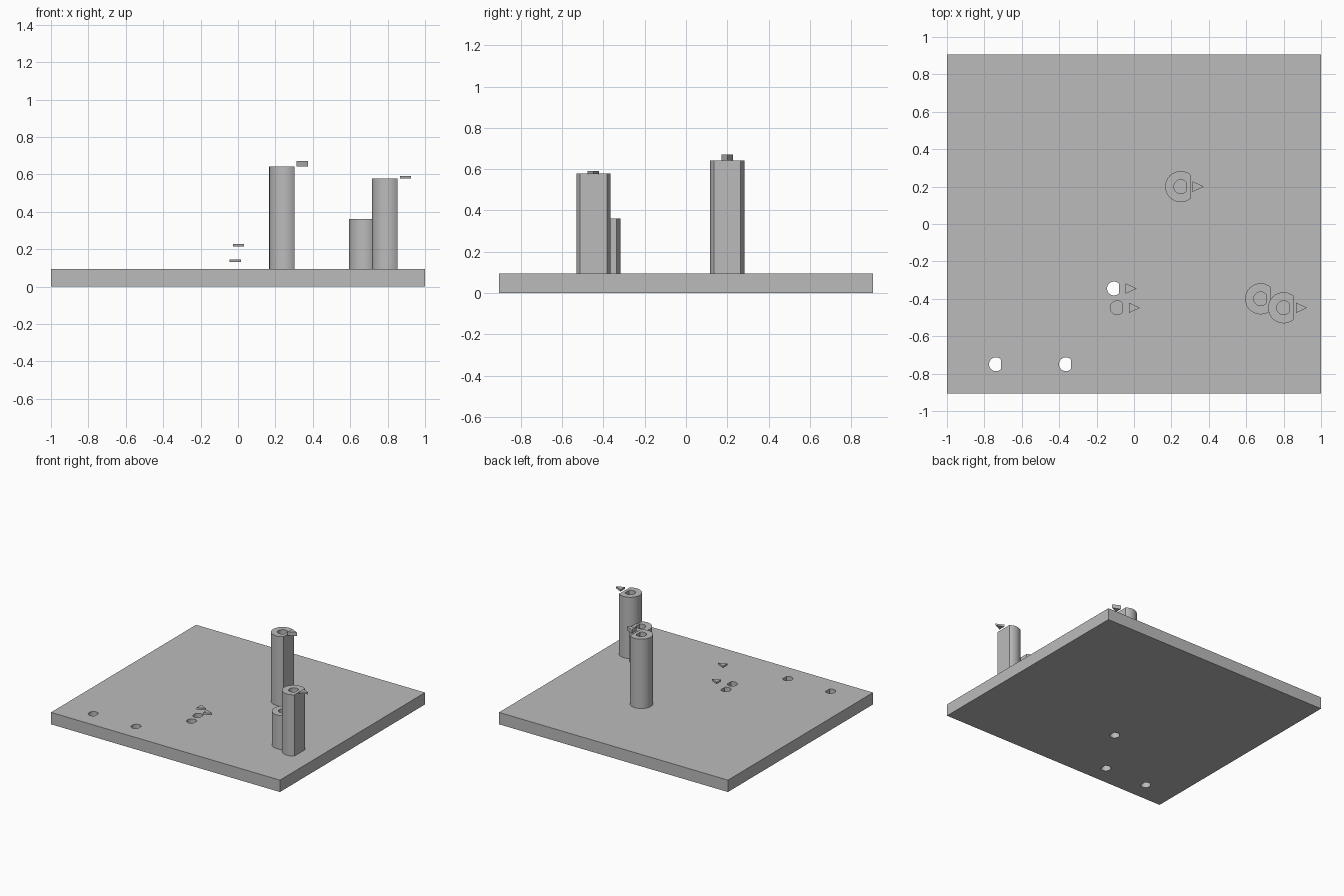
import bpy
import bmesh
import math

cube = bpy.data.objects.get("Cube")
if cube:
    bpy.data.objects.remove(cube, do_unlink=True)

grey = bpy.data.materials.new("plain grey")
grey.use_nodes = True
COLOR = (0.5, 0.5, 0.5, 1)
grey.diffuse_color = COLOR
grey.node_tree.nodes["Principled BSDF"].inputs["Base Color"].default_value = COLOR

BASE_HALF_Y = 0.905
BASE_TOP = 0.094
POST_RADIUS, POST_FLAT = 0.083, 0.052
BORE_RADIUS, BORE_FLAT = 0.037, 0.028


def prism(name, outline, z0, z1):
    """Extrude a counter-clockwise outline from z0 to z1."""
    bm = bmesh.new()
    face = bm.faces.new([bm.verts.new((x, y, z0)) for x, y in outline])
    ext = bmesh.ops.extrude_face_region(bm, geom=[face])
    for v in ext["geom"]:
        if isinstance(v, bmesh.types.BMVert):
            v.co.z = z1
    bmesh.ops.recalc_face_normals(bm, faces=bm.faces[:])
    mesh = bpy.data.meshes.new(name)
    bm.to_mesh(mesh)
    bm.free()
    mesh.materials.append(grey)
    obj = bpy.data.objects.new(name, mesh)
    bpy.context.collection.objects.link(obj)
    return obj


def d_outline(cx, cy, radius, flat, steps=40):
    """Circle cut off by a flat on its +x side."""
    a = math.acos(flat / radius)
    sweep = 2 * (math.pi - a)
    return [(cx + radius * math.cos(a + sweep * i / steps),
             cy + radius * math.sin(a + sweep * i / steps))
            for i in range(steps + 1)]


def activate(obj):
    bpy.ops.object.select_all(action="DESELECT")
    obj.select_set(True)
    bpy.context.view_layer.objects.active = obj


def drill(obj, cx, cy, z0, z1):
    """Cut a D-shaped bore and discard the cutter."""
    cutter = prism("bore_cutter", d_outline(cx, cy, BORE_RADIUS, BORE_FLAT), z0, z1)
    cutter.hide_render = True
    mod = obj.modifiers.new("bore", "BOOLEAN")
    mod.operation = "DIFFERENCE"
    mod.solver = "EXACT"
    mod.object = cutter
    activate(obj)
    bpy.ops.object.modifier_apply(modifier=mod.name)
    bpy.data.objects.remove(cutter, do_unlink=True)


def smooth(obj):
    activate(obj)
    bpy.ops.object.shade_smooth_by_angle(angle=math.radians(30))


# Base plate with three through holes and one blind hole
base = prism("base_plate", [(-1, -BASE_HALF_Y), (1, -BASE_HALF_Y),
                            (1, BASE_HALF_Y), (-1, BASE_HALF_Y)], 0, BASE_TOP)
for x, y, bottom in ((-0.738, -0.75, -0.1), (-0.364, -0.75, -0.1),
                     (-0.107, -0.345, -0.1), (-0.09, -0.448, 0.03)):
    drill(base, x, y, bottom, 0.2)
smooth(base)

# Flat-sided hollow posts
for name, x, y, top in (("tall_post", 0.25, 0.2, 0.642),
                        ("short_post", 0.677, -0.4, 0.362),
                        ("middle_post", 0.8, -0.448, 0.578)):
    post = prism(name, d_outline(x, y, POST_RADIUS, POST_FLAT), BASE_TOP, top)
    drill(post, x, y, BASE_TOP + 0.006, top + 0.1)
    smooth(post)

# Small floating pointers aimed along +x
for name, x, y, z in (("tall_post_pointer_lower", 0.314, 0.2, 0.641),
                      ("tall_post_pointer_upper", 0.314, 0.2, 0.656),
                      ("middle_post_pointer", 0.866, -0.448, 0.577),
                      ("through_hole_pointer", -0.045, -0.345, 0.13),
                      ("blind_hole_pointer", -0.028, -0.448, 0.213)):
    prism(name, [(x, -0.028 + y), (x + 0.06, y), (x, 0.028 + y)], z, z + 0.015)
